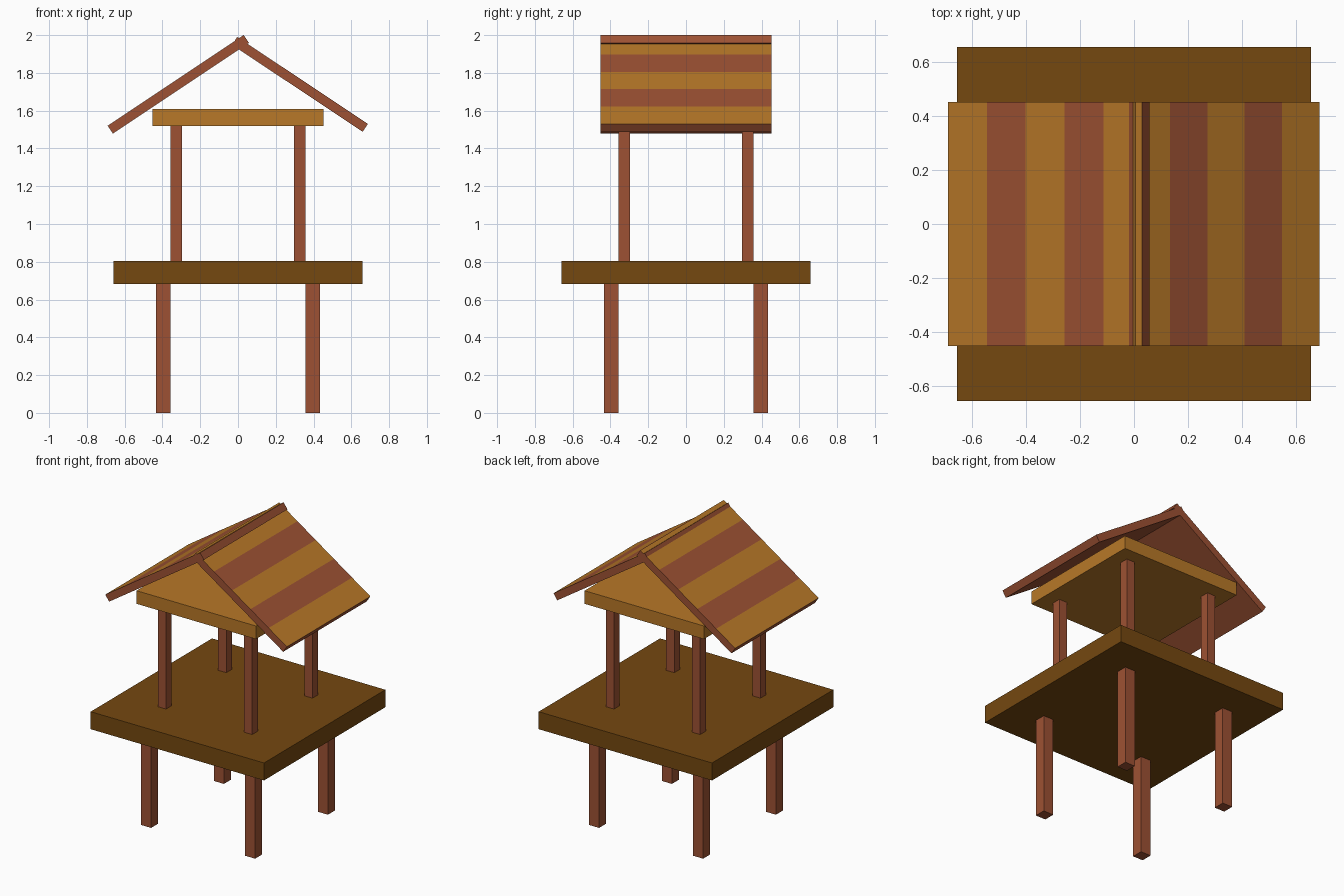
import bpy, bmesh
from mathutils import Vector

if "Cube" in bpy.data.objects:
    bpy.data.objects.remove(bpy.data.objects["Cube"])


def material(name, rgb):
    m = bpy.data.materials.new(name)
    m.diffuse_color = (*rgb, 1)
    m.use_nodes = True
    m.node_tree.nodes["Principled BSDF"].inputs["Base Color"].default_value = m.diffuse_color
    return m


ORANGE = material("light_wood", (0.479, 0.188, 0.021))
BROWN = material("red_wood", (0.337, 0.083, 0.033))
DARK = material("dark_wood", (0.178, 0.065, 0.005))


def box(name, center, size, mat):
    bpy.ops.mesh.primitive_cube_add(size=1, location=center)
    ob = bpy.context.object
    ob.name = name
    ob.scale = size
    ob.data.materials.append(mat)


def four_posts(name, offset, width, z0, z1):
    for sy, fb in ((-1, "front"), (1, "back")):
        for sx, lr in ((-1, "left"), (1, "right")):
            box(f"{fb}_{lr}_{name}", (sx * offset, sy * offset, (z0 + z1) / 2),
                (width, width, z1 - z0), BROWN)


def roof_panel(name, eave, ridge, thickness, half_depth, stripes=5):
    """Sloped board with coloured stripes on its upper face only."""
    eave, ridge = Vector(eave), Vector(ridge)
    d = (ridge - eave).normalized()
    down = Vector((d.y, -d.x))
    if down.y > 0:
        down = -down
    top = [eave.lerp(ridge, i / stripes) for i in range(stripes + 1)]
    profile = top + [ridge + down * thickness, eave + down * thickness]
    bm = bmesh.new()
    front = [bm.verts.new((p.x, -half_depth, p.y)) for p in profile]
    back = [bm.verts.new((p.x, half_depth, p.y)) for p in profile]
    bm.faces.new(front)
    bm.faces.new(back[::-1])
    n = len(profile)
    for i in range(n):
        j = (i + 1) % n
        f = bm.faces.new((front[i], back[i], back[j], front[j]))
        f.material_index = 1 if i < stripes and i % 2 == 0 else 0
    bmesh.ops.recalc_face_normals(bm, faces=bm.faces)
    me = bpy.data.meshes.new(name)
    bm.to_mesh(me)
    bm.free()
    me.materials.append(BROWN)
    me.materials.append(ORANGE)
    bpy.context.collection.objects.link(bpy.data.objects.new(name, me))


# Base: legs and platform
four_posts("leg", 0.395, 0.076, 0, 0.685)
box("platform", (0, 0, 0.743), (1.316, 1.316, 0.12), DARK)

# Upper posts and ceiling slab
four_posts("post", 0.327, 0.062, 0.80, 1.52)
box("ceiling_slab", (0, 0, 1.565), (0.906, 0.906, 0.09), ORANGE)

# Roof: the left board overlaps the right one at the ridge
roof_panel("left_roof", (-0.69, 1.52), (0.03, 2.0), 0.05, 0.453)
roof_panel("right_roof", (0.688, 1.53), (-0.004, 1.99), 0.05, 0.453)
